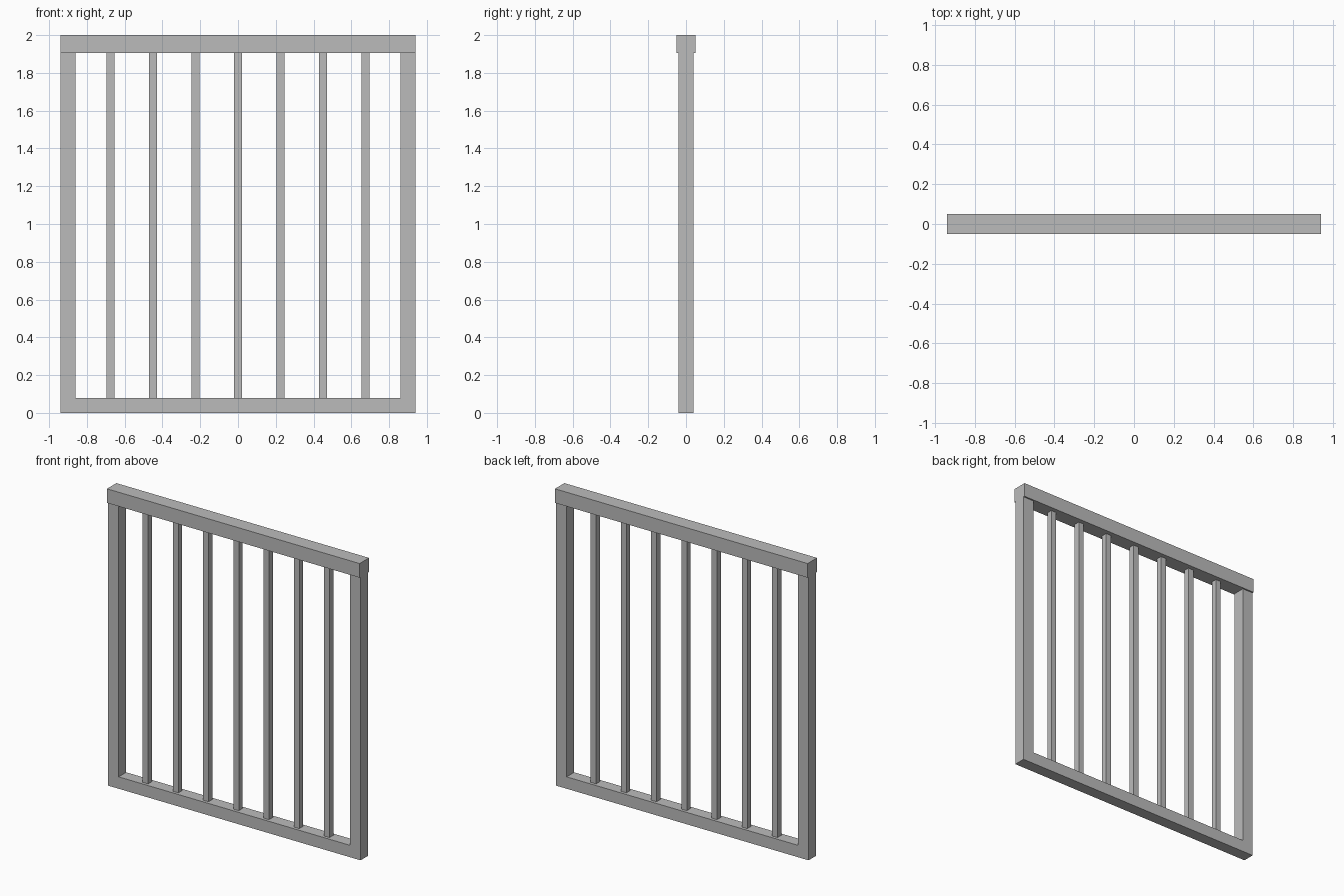
import bpy

if "Cube" in bpy.data.objects:
    bpy.data.objects.remove(bpy.data.objects["Cube"])

grey = bpy.data.materials.new("plain grey")
grey.diffuse_color = (0.5, 0.5, 0.5, 1)
grey.use_nodes = True
grey.node_tree.nodes["Principled BSDF"].inputs["Base Color"].default_value = grey.diffuse_color

W, T = 0.94, 0.08          # half width of the frame, frame thickness
RAIL_Z, SILL_Z = 1.905, 0.08


def box(name, x0, x1, depth, z0, z1):
    bpy.ops.mesh.primitive_cube_add(size=1, location=((x0 + x1) / 2, 0, (z0 + z1) / 2))
    ob = bpy.context.object
    ob.name = name
    ob.scale = (x1 - x0, depth, z1 - z0)
    bpy.ops.object.transform_apply(location=False, rotation=False, scale=True)
    ob.data.materials.append(grey)
    return ob


# Frame: thicker top rail, two side posts, bottom rail between them
box("top_rail", -W, W, 0.10, RAIL_Z, 2.0)
box("left_post", -W, -W + T, T, 0, RAIL_Z)
box("right_post", W - T, W, T, 0, RAIL_Z)
box("bottom_rail", -W + T, W - T, T, 0, SILL_Z)

# Seven evenly spaced square bars
for i in range(-3, 4):
    x = i * 0.225
    box(f"bar_{i + 4}", x - 0.02, x + 0.02, 0.04, SILL_Z, RAIL_Z)
